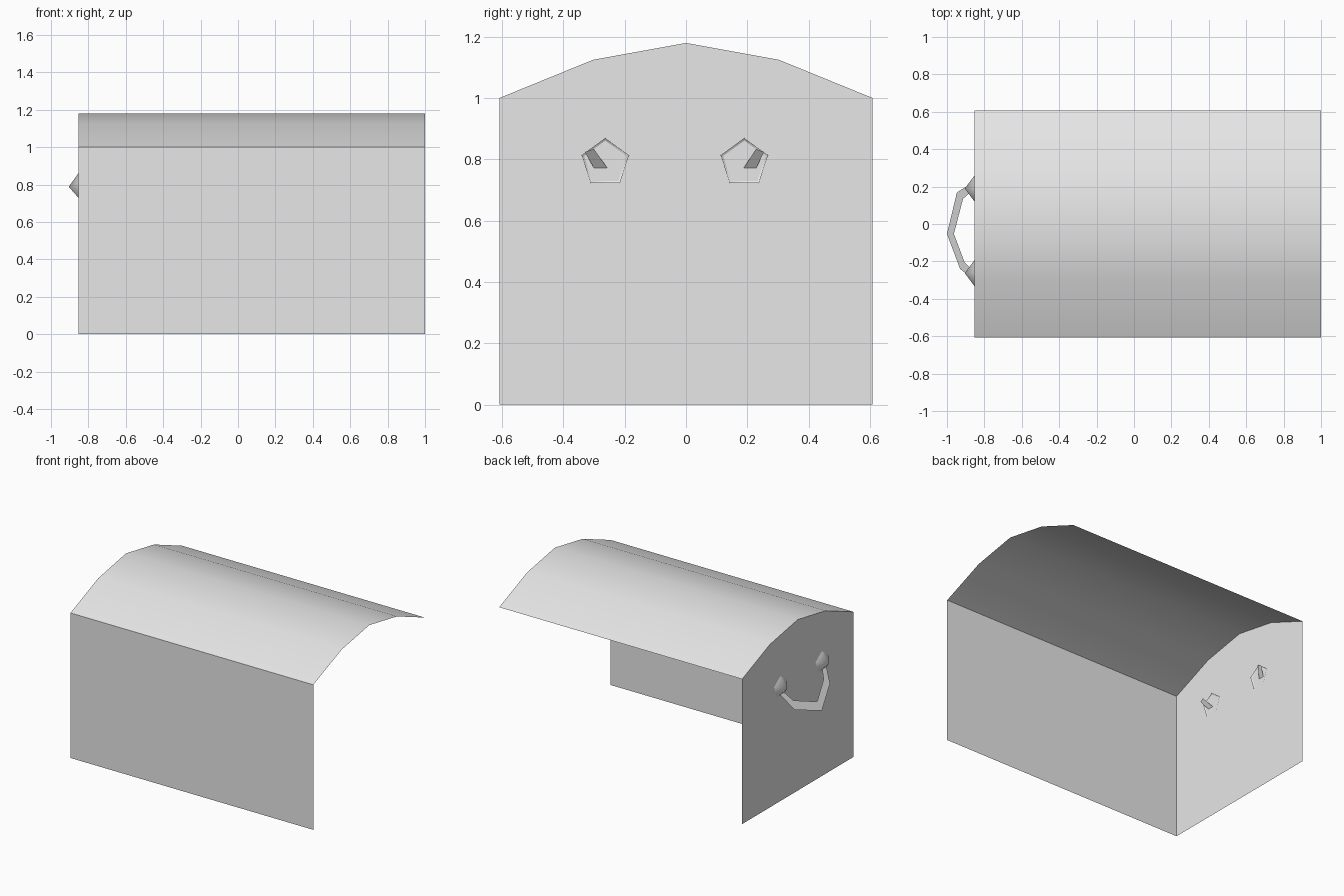
import bpy, bmesh, math
from mathutils import Matrix, Vector

cube = bpy.data.objects.get("Cube")
if cube:
    bpy.data.objects.remove(cube, do_unlink=True)

GREY = (0.8, 0.8, 0.8, 1.0)
grey = bpy.data.materials.new("plain grey")
grey.use_nodes = True
grey.diffuse_color = GREY
grey.node_tree.nodes["Principled BSDF"].inputs["Base Color"].default_value = GREY

WALL_X, END_X, HALF_Y = -0.853, 1.0, 0.607
ARCH = [(-HALF_Y, 1.0), (-0.303, 1.124), (0, 1.179), (0.303, 1.124), (HALF_Y, 1.0)]


def finish(name, bm, smooth=False):
    mesh = bpy.data.meshes.new(name)
    bm.to_mesh(mesh)
    bm.free()
    mesh.materials.append(grey)
    for p in mesh.polygons:
        p.use_smooth = smooth
    obj = bpy.data.objects.new(name, mesh)
    bpy.context.collection.objects.link(obj)
    return obj


def panel(name, points):
    bm = bmesh.new()
    bm.faces.new([bm.verts.new(p) for p in points])
    finish(name, bm)


def strip(name, side_a, side_b, smooth=False):
    """Sheet of quads joining two matching rows of points."""
    bm = bmesh.new()
    a = [bm.verts.new(p) for p in side_a]
    b = [bm.verts.new(p) for p in side_b]
    for i in range(len(a) - 1):
        bm.faces.new((a[i], b[i], b[i + 1], a[i + 1]))
    finish(name, bm, smooth)


# Open shell: one long wall, one gabled end wall, arched roof
panel("front_wall", [(WALL_X, -HALF_Y, 0), (END_X, -HALF_Y, 0),
                     (END_X, -HALF_Y, 1), (WALL_X, -HALF_Y, 1)])
panel("end_wall", [(WALL_X, HALF_Y, 0), (WALL_X, -HALF_Y, 0)]
      + [(WALL_X, y, z) for y, z in ARCH])
strip("arched_roof", [(WALL_X, y, z) for y, z in ARCH],
      [(END_X, y, z) for y, z in ARCH], smooth=True)

# Five-sided pointed mounts, open at the wall side
for name, y in (("left_handle_mount", -0.263), ("right_handle_mount", 0.19)):
    base_x, tip_x, radius = -0.847, -0.905, 0.081
    bm = bmesh.new()
    tip = bm.verts.new((tip_x, y, 0.788))
    ring = []
    for i in range(5):
        a = math.tau * i / 5
        ring.append(bm.verts.new((base_x, y + radius * math.sin(a),
                                  0.788 + radius * math.cos(a))))
    for i in range(5):
        bm.faces.new((tip, ring[i], ring[(i + 1) % 5]))
    bmesh.ops.recalc_face_normals(bm, faces=bm.faces)
    if bm.faces[0].normal.x > 0:
        bmesh.ops.reverse_faces(bm, faces=bm.faces)
    finish(name, bm, smooth=True)


# Flat ribbon handle hanging in a sloping plane
def on_slope(x, y):
    return (x, y, 0.772 + 1.365 * (x - WALL_X))


outer = [(-0.815, 0.254), (-0.947, 0.168), (-1.0, -0.053), (-0.93, -0.24), (-0.815, -0.33)]
inner = [(-0.808, 0.228), (-0.914, 0.135), (-0.963, -0.053), (-0.905, -0.207), (-0.808, -0.3)]
strip("ribbon_handle", [on_slope(*p) for p in outer], [on_slope(*p) for p in inner])
